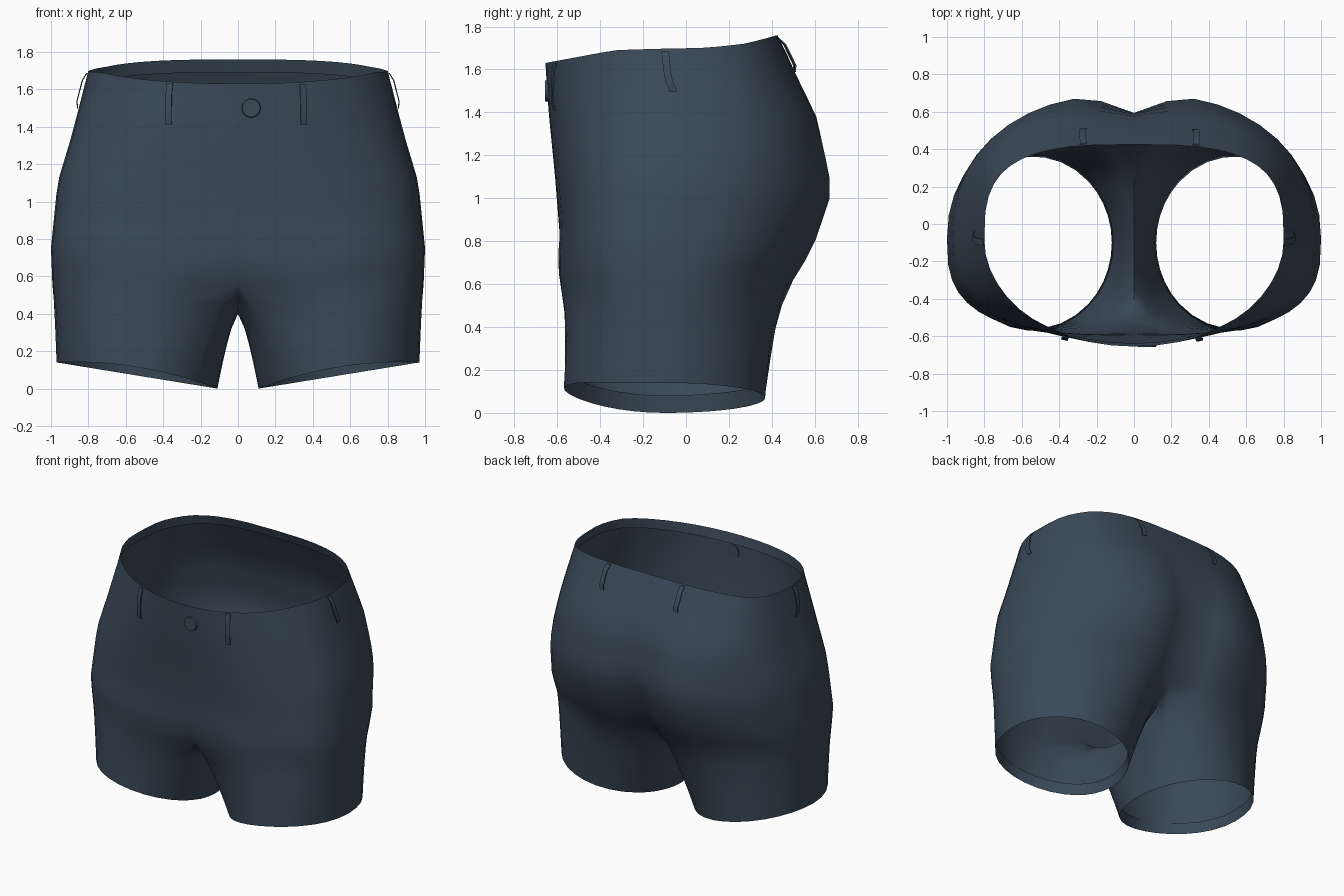
import bpy, bmesh, math
from mathutils import Vector

cube = bpy.data.objects.get("Cube")
if cube:
    bpy.data.objects.remove(cube)

# One cloth colour
cloth = bpy.data.materials.new("dark_slate_blue")
cloth.use_nodes = True
colour = (0.042, 0.067, 0.099, 1)
cloth.diffuse_color = colour
bsdf = next(n for n in cloth.node_tree.nodes if n.type == 'BSDF_PRINCIPLED')
bsdf.inputs["Base Color"].default_value = colour
bsdf.inputs["Roughness"].default_value = 0.8

# Body profiles as (height, value)
WIDTH = [(0.5, 0.99), (0.75, 1.0), (1.1, 0.965), (1.35, 0.89), (1.7, 0.8), (1.76, 0.79)]
FRONT = [(0.4, -0.58), (0.7, -0.605), (0.85, -0.59), (1.1, -0.61), (1.4, -0.64), (1.63, -0.655)]
BACK = [(0.4, 0.43), (0.58, 0.5), (0.77, 0.62), (1.0, 0.7), (1.1, 0.7), (1.36, 0.635), (1.6, 0.505), (1.76, 0.425)]
CLEFT = [(0.55, 0.16), (0.8, 0.14), (1.0, 0.125), (1.3, 0.065), (1.6, 0.0)]
FRONT_DIP = [(0.5, 0.1), (0.65, 0.04), (0.85, 0.0)]
FRONT_POWER = [(0.5, 2.8), (0.8, 3.0), (1.3, 2.4), (1.65, 2.0)]
BACK_POWER = [(1.1, 2.3), (1.7, 3.0)]
WAIST = [(-0.65, 1.63), (-0.33, 1.69), (0.0, 1.7), (0.2, 1.72), (0.43, 1.76)]
MID_Y = -0.08
COLS, CROTCH, ROWS, LEG_ROWS = 22, 10, 12, 5


def interp(table, v):
    if v <= table[0][0]:
        return table[0][1]
    for (a, p), (b, q) in zip(table, table[1:]):
        if v <= b:
            return p + (q - p) * (v - a) / (b - a)
    return table[-1][1]


def body(a, z):
    """Point on the body; a runs from front centre (0) round to back centre (pi)."""
    s, c = max(math.sin(a), 0), math.cos(a)
    power = interp(FRONT_POWER if c > 0 else BACK_POWER, z)
    reach = interp(FRONT if c > 0 else BACK, z) - MID_Y
    x = interp(WIDTH, z) * s ** (2 / power) if s > 1e-6 else 0.0
    y = MID_Y + reach * abs(c) ** (2 / power)
    if c < 0:
        y -= interp(CLEFT, z) * math.exp(-(x / 0.17) ** 2)
    else:
        y += interp(FRONT_DIP, z) * math.exp(-(x / 0.18) ** 2)
    return Vector((x, y, z))


def waist_z(a):
    c = math.cos(a)
    return interp(WAIST, MID_Y - c * (0.57 if c > 0 else 0.51))


def split_z(a):
    return 0.56 + 0.06 * max(-math.cos(a), 0)


def make_object(name, bm):
    mesh = bpy.data.meshes.new(name)
    bm.to_mesh(mesh)
    bm.free()
    mesh.materials.append(cloth)
    obj = bpy.data.objects.new(name, mesh)
    bpy.context.collection.objects.link(obj)
    bpy.ops.object.select_all(action='DESELECT')
    obj.select_set(True)
    bpy.context.view_layer.objects.active = obj
    return obj


def skin(bm, rows, closed=False):
    for up, low in zip(rows, rows[1:]):
        n = len(up)
        for j in range(n if closed else n - 1):
            k = (j + 1) % n
            bm.faces.new((up[j], low[j], low[k], up[k]))


# Seat and hips: rows from the waist facing down to the leg split
bm = bmesh.new()
angles = [math.pi * j / COLS for j in range(COLS + 1)]
rows = []
facing = []
for a in angles:
    p = body(a, waist_z(a) - 0.07)
    facing.append(bm.verts.new((p.x * 0.985, p.y * 0.98, p.z)))
rows.append(facing)
for r in range(ROWS + 1):
    v = r / ROWS
    rows.append([bm.verts.new(body(a, waist_z(a) * (1 - v) + split_z(a) * v)) for a in angles])
skin(bm, rows)

# Crotch seam closes the last row into a leg loop
front, back = rows[-1][0].co, rows[-1][-1].co
loop = list(rows[-1])
for i in range(1, CROTCH):
    u = 1 - 2 * i / CROTCH
    end = back if u > 0 else front
    y = -0.1 + (end.y + 0.1) * abs(u)
    loop.append(bm.verts.new((0, y, 0.4 + (end.z - 0.4) * abs(u) ** 2.2)))

# Leg: blend from the loop to the slanted hem, then fold inside
hem = []
for i in range(COLS + CROTCH):
    deg = -45 + 270 * i / COLS if i <= COLS else 225 + 90 * (i - COLS) / CROTCH
    t = math.radians(deg)
    x = 0.54 + 0.43 * math.sin(t)
    rise = 0.045 * max(math.cos(t), 0) ** 2
    hem.append(Vector((x, -0.1 - 0.47 * math.cos(t), 0.14 * (x - 0.11) / 0.86 + rise)))
leg = [loop]
for r in range(1, LEG_ROWS + 1):
    t = r / LEG_ROWS
    ring = []
    for v, h in zip(loop, hem):
        p = v.co.lerp(h, t ** 0.7)
        ring.append(bm.verts.new((p.x, p.y, v.co.z + (h.z - v.co.z) * t)))
    leg.append(ring)
centre = Vector((0.54, -0.1, 0.07))
leg.append([bm.verts.new(centre + (h - centre) * 0.98 + Vector((0, 0, 0.08))) for h in hem])
skin(bm, leg, closed=True)

shorts = make_object("shorts_body", bm)
mirror = shorts.modifiers.new("Mirror", 'MIRROR')
mirror.use_clip = True
mirror.merge_threshold = 0.002
bpy.ops.object.modifier_apply(modifier="Mirror")
bpy.ops.object.shade_smooth_by_angle(angle=math.radians(85))


def angle_for(x, z, at_back):
    """Angle at which the body reaches a given half width."""
    lo, hi = 0.0, math.pi / 2
    for _ in range(30):
        mid = (lo + hi) / 2
        if body(math.pi - mid if at_back else mid, z).x < x:
            lo = mid
        else:
            hi = mid
    return math.pi - lo if at_back else lo


# Belt loops: thin strips bowed away from the waistband
def belt_loop(name, a_top, a_low, length, side, bow):
    bm = bmesh.new()
    rings = []
    top = waist_z(a_top) - 0.01
    for i in range(6):
        t = i / 5
        a = a_top + (a_low - a_top) * t
        z = top - length * t
        p = body(a, z)
        along = (body(a + 0.03, z) - body(a - 0.03, z)).normalized()
        out = Vector((along.y, -along.x, 0))
        lift = 0.002 + bow * min(1, 2.2 * math.sin(math.pi * t))
        ring = []
        for w, d in ((-1, 0), (1, 0), (1, 1), (-1, 1)):
            q = p + along * 0.017 * w + out * (lift + 0.006 * d)
            ring.append(bm.verts.new((q.x * side, q.y, q.z)))
        rings.append(ring)
    skin(bm, rings, closed=True)
    bm.faces.new(rings[0])
    bm.faces.new(rings[-1])
    bmesh.ops.recalc_face_normals(bm, faces=bm.faces)
    make_object(name, bm)
    bpy.ops.object.shade_smooth_by_angle(angle=math.radians(40))


for side, label in ((1, "left"), (-1, "right")):
    front_x = 0.34 if side > 0 else 0.36
    back_x = 0.33 if side > 0 else 0.27
    belt_loop("front_belt_loop_" + label, angle_for(front_x, 1.64, False),
              angle_for(front_x + 0.01, 1.41, False), 0.22, side, 0.01)
    belt_loop("side_belt_loop_" + label, math.pi * 0.49, math.pi * 0.503, 0.19, side, 0.014)
    belt_loop("back_belt_loop_" + label, angle_for(back_x, 1.75, True),
              angle_for(back_x, 1.6, True), 0.16, side, 0.018)

# Waist button
bm = bmesh.new()
bmesh.ops.create_cone(bm, cap_ends=True, segments=20, radius1=0.052, radius2=0.048, depth=0.02)
button = make_object("waist_button", bm)
button.rotation_euler = (math.radians(90), 0, 0)
button.location = (0.07, -0.648, 1.5)
bpy.ops.object.shade_smooth_by_angle(angle=math.radians(40))
